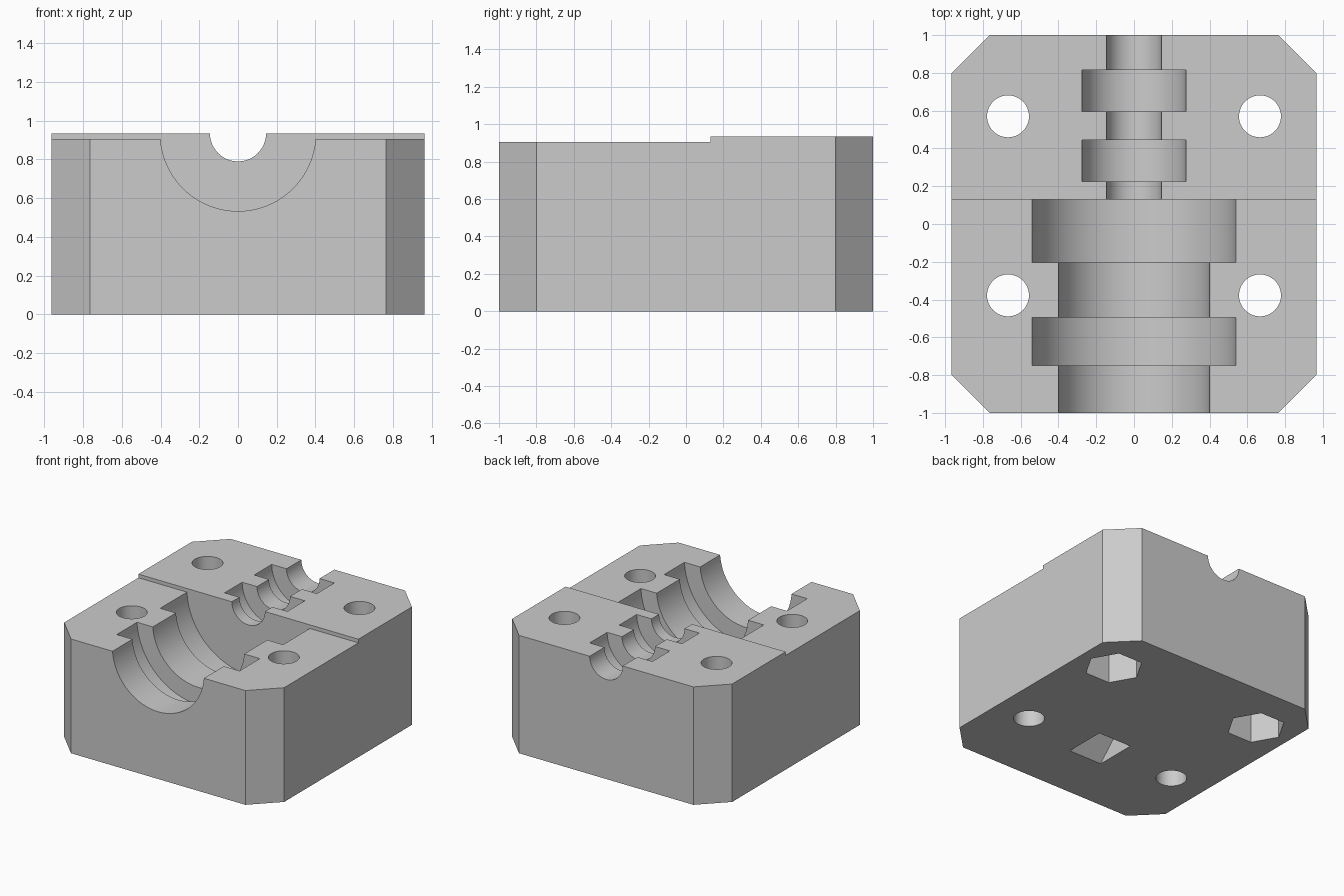
import bpy, bmesh, math
from mathutils import Matrix, Vector

if "Cube" in bpy.data.objects:
    bpy.data.objects.remove(bpy.data.objects["Cube"])

HALF_X, HALF_Y, TOP, CHAMFER = 0.965, 1.0, 0.935, 0.2
STEP_Y, STEP_Z = 0.13, 0.906
SEGMENTS = 72

grey = bpy.data.materials.new("light grey")
grey.use_nodes = True
colour = (0.6, 0.6, 0.6, 1)
grey.diffuse_color = colour
grey.node_tree.nodes["Principled BSDF"].inputs["Base Color"].default_value = colour


def make_object(name, bm):
    bmesh.ops.recalc_face_normals(bm, faces=bm.faces)
    mesh = bpy.data.meshes.new(name)
    bm.to_mesh(mesh)
    bm.free()
    obj = bpy.data.objects.new(name, mesh)
    bpy.context.collection.objects.link(obj)
    mesh.materials.append(grey)
    return obj


def prism(name, outline, offset):
    """Extrude a planar outline along an offset."""
    bm = bmesh.new()
    base = bm.faces.new([bm.verts.new(p) for p in outline])
    result = bmesh.ops.extrude_face_region(bm, geom=[base], use_keep_orig=True)
    moved = [g for g in result["geom"] if isinstance(g, bmesh.types.BMVert)]
    bmesh.ops.translate(bm, verts=moved, vec=Vector(offset))
    return make_object(name, bm)


def upright(name, x, y, z0, z1, radius, sides):
    """Vertical prism with a corner on the x axis."""
    ring = [(x + radius * math.cos(2 * math.pi * i / sides),
             y + radius * math.sin(2 * math.pi * i / sides), z0) for i in range(sides)]
    return prism(name, ring, (0, 0, z1 - z0))


def lathe(name, profile, z):
    """Revolve (y, radius) pairs around a line along y at height z."""
    bm = bmesh.new()
    verts = [bm.verts.new((r, y, 0)) for y, r in profile]
    edges = [bm.edges.new(pair) for pair in zip(verts, verts[1:])]
    bmesh.ops.spin(bm, geom=verts + edges, axis=(0, 1, 0), cent=(0, 0, 0),
                   steps=SEGMENTS, angle=2 * math.pi)
    bmesh.ops.remove_doubles(bm, verts=bm.verts, dist=0.0001)
    bmesh.ops.transform(bm, matrix=Matrix.Translation((0, 0, z)), verts=bm.verts)
    return make_object(name, bm)


# Block with chamfered upright corners
cx, cy = HALF_X - CHAMFER, HALF_Y - CHAMFER
plan = [(cx, -HALF_Y), (HALF_X, -cy), (HALF_X, cy), (cx, HALF_Y)]
plan += [(-x, y) for x, y in reversed(plan)]
block = prism("block", [(x, y, 0) for x, y in plan], (0, 0, TOP))

cutters = []

# Lowered front half of the top face
front = -HALF_Y - 0.2
cutters.append(prism("step_cutter",
                     [(-1.2, y, z) for y, z in ((front, STEP_Z), (STEP_Y, STEP_Z),
                                                (STEP_Y, 1.2), (front, 1.2))],
                     (2.4, 0, 0)))

# Stepped half-round channel: far end and radius of each section
sections = [(-0.75, 0.402), (-0.495, 0.54), (-0.205, 0.402), (STEP_Y, 0.54),
            (0.225, 0.145), (0.445, 0.275), (0.595, 0.145), (0.815, 0.275),
            (HALF_Y + 0.2, 0.145)]
profile, start = [(front, 0)], front
for end, radius in sections:
    profile += [(start, radius), (end, radius)]
    start = end
profile.append((start, 0))
cutters.append(lathe("channel_cutter", profile, TOP))

# Bolt holes, with hexagonal nut pockets under the back pair
for x in (-0.667, 0.667):
    for y in (-0.378, 0.57):
        cutters.append(upright("bolt_hole_cutter", x, y, -0.2, 1.2, 0.111, 48))
    cutters.append(upright("nut_pocket_cutter", x, 0.57, -0.2, 0.3, 0.212, 6))

# Roof-shaped recess in the underside
ry, rw, rh = -0.38, 0.165, 0.17
roof = [(ry - rw, -0.1), (ry + rw, -0.1), (ry + rw, 0), (ry, rh), (ry - rw, 0)]
cutters.append(prism("underside_recess_cutter", [(-0.145, y, z) for y, z in roof],
                     (0.29, 0, 0)))

# Carve the block, then drop the cutters
bpy.ops.object.select_all(action="DESELECT")
block.select_set(True)
bpy.context.view_layer.objects.active = block
for cutter in cutters:
    cutter.hide_render = True
    mod = block.modifiers.new(cutter.name, "BOOLEAN")
    mod.operation, mod.solver, mod.object = "DIFFERENCE", "EXACT", cutter
    bpy.ops.object.modifier_apply(modifier=mod.name)
for cutter in cutters:
    bpy.data.objects.remove(cutter)

bpy.ops.object.shade_smooth_by_angle(angle=math.radians(30))
